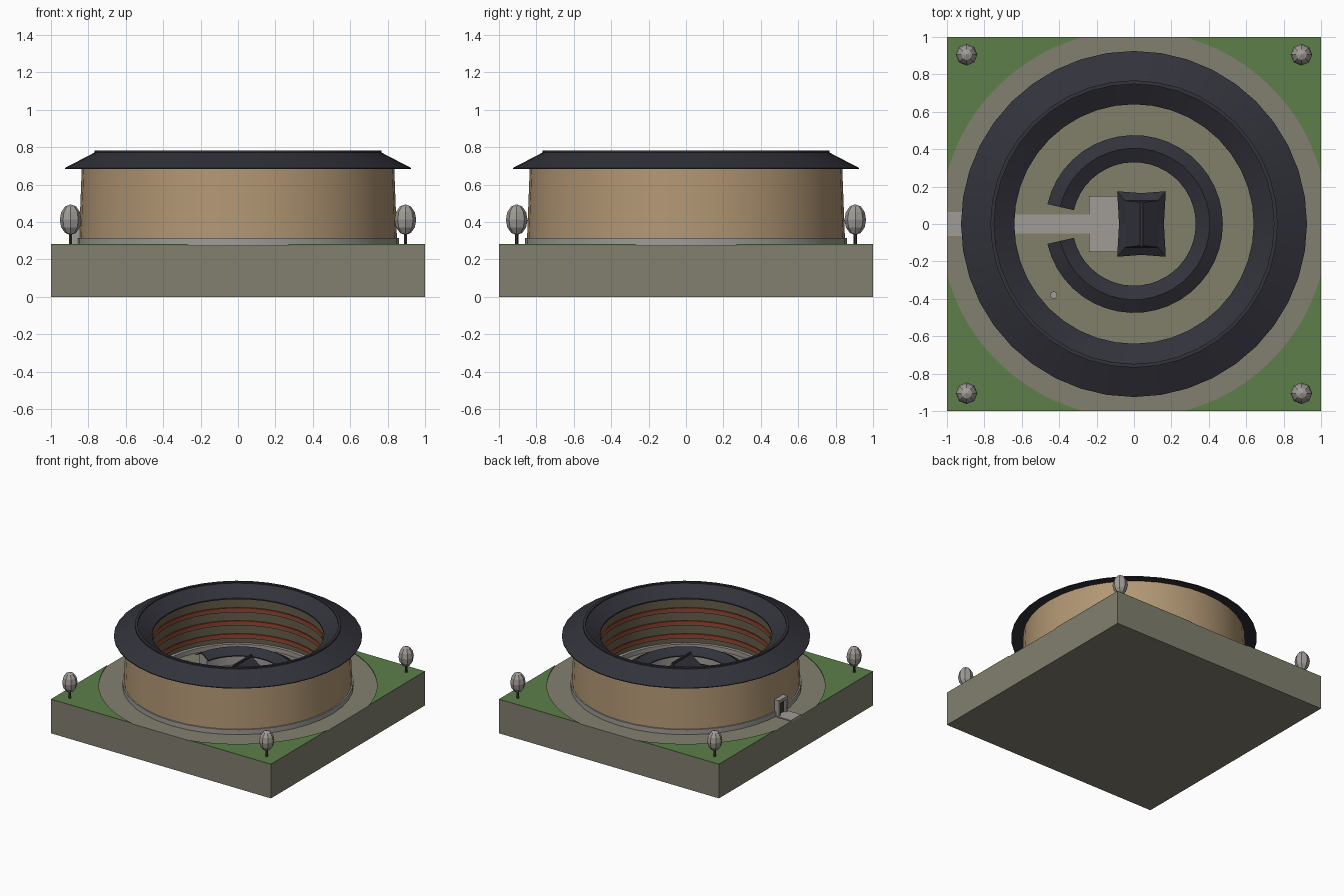
import bpy, bmesh, math
from mathutils import Matrix, Vector

if "Cube" in bpy.data.objects:
    bpy.data.objects.remove(bpy.data.objects["Cube"])


def material(name, r, g, b):
    lin = [((c / 255 + 0.055) / 1.055) ** 2.4 for c in (r, g, b)] + [1.0]
    m = bpy.data.materials.new(name)
    m.use_nodes = True
    m.diffuse_color = lin
    m.node_tree.nodes["Principled BSDF"].inputs["Base Color"].default_value = lin
    return m


EARTH = material("packed earth", 130, 128, 112)
COURT = material("courtyard ground", 129, 126, 105)
GRASS = material("grass green", 93, 126, 74)
TAN = material("rammed earth tan", 178, 151, 116)
STONE = material("pale stone", 160, 156, 151)
TILE = material("dark roof tile", 50, 50, 59)
WOOD = material("aged gallery wood", 104, 94, 75)
RED = material("red rail wood", 152, 68, 47)
DARK = material("dark timber", 66, 54, 44)

GROUND = 0.275
SEGMENTS = 40


def finish(name, bm, mat, smooth=False):
    bmesh.ops.recalc_face_normals(bm, faces=bm.faces)
    mesh = bpy.data.meshes.new(name)
    bm.to_mesh(mesh)
    bm.free()
    mesh.materials.append(mat)
    obj = bpy.data.objects.new(name, mesh)
    bpy.context.collection.objects.link(obj)
    if smooth:
        bpy.ops.object.select_all(action="DESELECT")
        obj.select_set(True)
        bpy.context.view_layer.objects.active = obj
        bpy.ops.object.shade_smooth_by_angle(angle=math.radians(20))
    return obj


def box(name, x, y, z, mat):
    """Box from (min, max) pairs on each axis."""
    bm = bmesh.new()
    bmesh.ops.create_cube(bm, size=1)
    for v in bm.verts:
        v.co = [a + (b - a) * (c + 0.5) for (a, b), c in zip((x, y, z), v.co)]
    return finish(name, bm, mat)


def ring(name, profile, mat, gap=0.0, segments=SEGMENTS):
    """Sweep a closed (radius, z) profile about z; gap is a half angle left open at -x."""
    bm = bmesh.new()
    count = segments + 1 if gap else segments
    rows = []
    for i in range(count):
        a = -math.pi + gap + (2 * math.pi - 2 * gap) * i / segments
        rows.append([bm.verts.new((r * math.cos(a), r * math.sin(a), z)) for r, z in profile])
    n = len(profile)
    for i in range(segments):
        p, q = rows[i], rows[(i + 1) % count]
        for j in range(n):
            k = (j + 1) % n
            bm.faces.new((p[j], q[j], q[k], p[k]))
    if gap:
        bm.faces.new(rows[0])
        bm.faces.new(rows[-1])
    return finish(name, bm, mat, smooth=True)


def band(r0, r1, z0, z1):
    return [(r1, z0), (r1, z1), (r0, z1), (r0, z0)]


def cylinder(name, x, y, z0, z1, r, sides, mat):
    bm = bmesh.new()
    bmesh.ops.create_cone(bm, cap_ends=True, segments=sides, radius1=r, radius2=r, depth=z1 - z0,
                          matrix=Matrix.Translation((x, y, (z0 + z1) / 2)))
    return finish(name, bm, mat)


# Ground slab with raised grass in the corners around a round paved area
box("ground_slab", (-1, 1), (-1, 1), (0, GROUND), EARTH)
edge = math.acos(1 / 1.036)
for i in range(4):
    bm = bmesh.new()
    steps = 12
    pts = [(1, 1)]
    for s in range(steps + 1):
        a = math.pi / 2 - edge - (math.pi / 2 - 2 * edge) * s / steps
        pts.append((1.036 * math.cos(a), 1.036 * math.sin(a)))
    face = bm.faces.new([bm.verts.new((x, y, GROUND)) for x, y in pts])
    top = bmesh.ops.extrude_face_region(bm, geom=[face])["geom"]
    for v in top:
        if isinstance(v, bmesh.types.BMVert):
            v.co.z += 0.006
    bmesh.ops.rotate(bm, verts=bm.verts, matrix=Matrix.Rotation(i * math.pi / 2, 3, "Z"))
    finish("grass_corner_%d" % (i + 1), bm, GRASS)

# Courtyard and paths
cylinder("courtyard", 0, 0, GROUND - 0.01, GROUND + 0.004, 0.66, SEGMENTS, COURT)
box("outer_path", (-1, -0.85), (-0.065, 0.065), (GROUND - 0.01, 0.283), STONE)
box("inner_path", (-0.66, -0.23), (-0.05, 0.05), (GROUND, 0.284), STONE)
box("hall_terrace", (-0.24, 0.15), (-0.15, 0.15), (GROUND, 0.292), STONE)

# Great round house
ring("stone_plinth", band(0.65, 0.86, GROUND, 0.315), STONE)
ring("outer_wall", [(0.85, 0.31), (0.835, 0.70), (0.76, 0.70), (0.76, 0.31)], TAN)
ring("gallery_wall", band(0.675, 0.765, 0.31, 0.70), WOOD)
for i in range(3):
    z = 0.372 + i * 0.107
    ring("gallery_floor_%d" % (i + 1), band(0.655, 0.68, z - 0.012, z), WOOD)
    ring("gallery_rail_%d" % (i + 1), band(0.652, 0.662, z, z + 0.026), RED)
ring("main_roof", [(0.925, 0.683), (0.925, 0.689), (0.765, 0.772), (0.75, 0.772),
                   (0.64, 0.698), (0.64, 0.688), (0.69, 0.70), (0.83, 0.70)], TILE)
ring("main_roof_ridge", band(0.748, 0.768, 0.765, 0.781), TILE)

# Gate through the outer wall
for side in (-1, 1):
    y = sorted((side * 0.035, side * 0.055))
    box("gate_post_left" if side < 0 else "gate_post_right", (-0.885, -0.82), y, (GROUND, 0.39), STONE)
box("gate_lintel", (-0.885, -0.82), (-0.055, 0.055), (0.385, 0.41), STONE)
box("gate_door", (-0.865, -0.82), (-0.036, 0.036), (GROUND, 0.386), DARK)
box("inner_door", (-0.68, -0.668), (-0.045, 0.045), (0.315, 0.36), DARK)

# Inner ring building, open towards the gate
ring("inner_ring_wall", band(0.36, 0.445, GROUND, 0.385), STONE, gap=0.26)
ring("inner_ring_roof", [(0.475, 0.362), (0.475, 0.37), (0.405, 0.412),
                         (0.33, 0.37), (0.33, 0.362), (0.405, 0.40)], TILE, gap=0.226)

# Central hall with a swept hip-and-gable roof
box("hall_walls", (-0.04, 0.12), (-0.12, 0.12), (0.28, 0.40), STONE)
box("hall_door", (-0.045, -0.035), (-0.035, 0.035), (0.292, 0.365), DARK)


def roof_loop(bm, hx, hy, z, lift, flare):
    """Eight points around a rectangle, with its corners flared out and up."""
    loop = []
    for sx, sy in ((-1, -1), (0, -1), (1, -1), (1, 0), (1, 1), (0, 1), (-1, 1), (-1, 0)):
        corner = abs(sx * sy)
        loop.append(bm.verts.new((0.04 + sx * (hx + flare * corner), sy * (hy + flare * corner),
                                  z + lift * corner)))
    return loop


bm = bmesh.new()
loops = [roof_loop(bm, 0.12, 0.165, 0.375, 0.025, 0.01),
         roof_loop(bm, 0.088, 0.125, 0.415, 0, 0),
         roof_loop(bm, 0.0, 0.115, 0.49, 0, 0)]
for low, high in zip(loops, loops[1:]):
    for j in range(8):
        k = (j + 1) % 8
        bm.faces.new((low[j], low[k], high[k], high[j]))
center = bm.verts.new((0.04, 0, 0.375))
for j in range(8):
    bm.faces.new((loops[0][j], center, loops[0][(j + 1) % 8]))
bmesh.ops.remove_doubles(bm, verts=bm.verts, dist=0.0005)
finish("hall_roof", bm, TILE)
box("hall_roof_ridge", (0.033, 0.047), (-0.12, 0.12), (0.48, 0.50), TILE)

# Courtyard well
cylinder("well", -0.43, -0.38, GROUND, 0.305, 0.02, 10, STONE)

# Corner trees
for sx in (-1, 1):
    for sy in (-1, 1):
        x, y = sx * 0.895, sy * 0.905
        place = ("front" if sy < 0 else "back") + ("_left" if sx > 0 else "_right")
        cylinder("tree_trunk_" + place, x, y, GROUND, 0.36, 0.009, 6, DARK)
        bm = bmesh.new()
        bmesh.ops.create_uvsphere(bm, u_segments=8, v_segments=6, radius=1)
        for v in bm.verts:
            v.co = Vector((x + v.co.x * 0.058, y + v.co.y * 0.058, 0.412 + v.co.z * 0.082))
        finish("tree_crown_" + place, bm, STONE)
